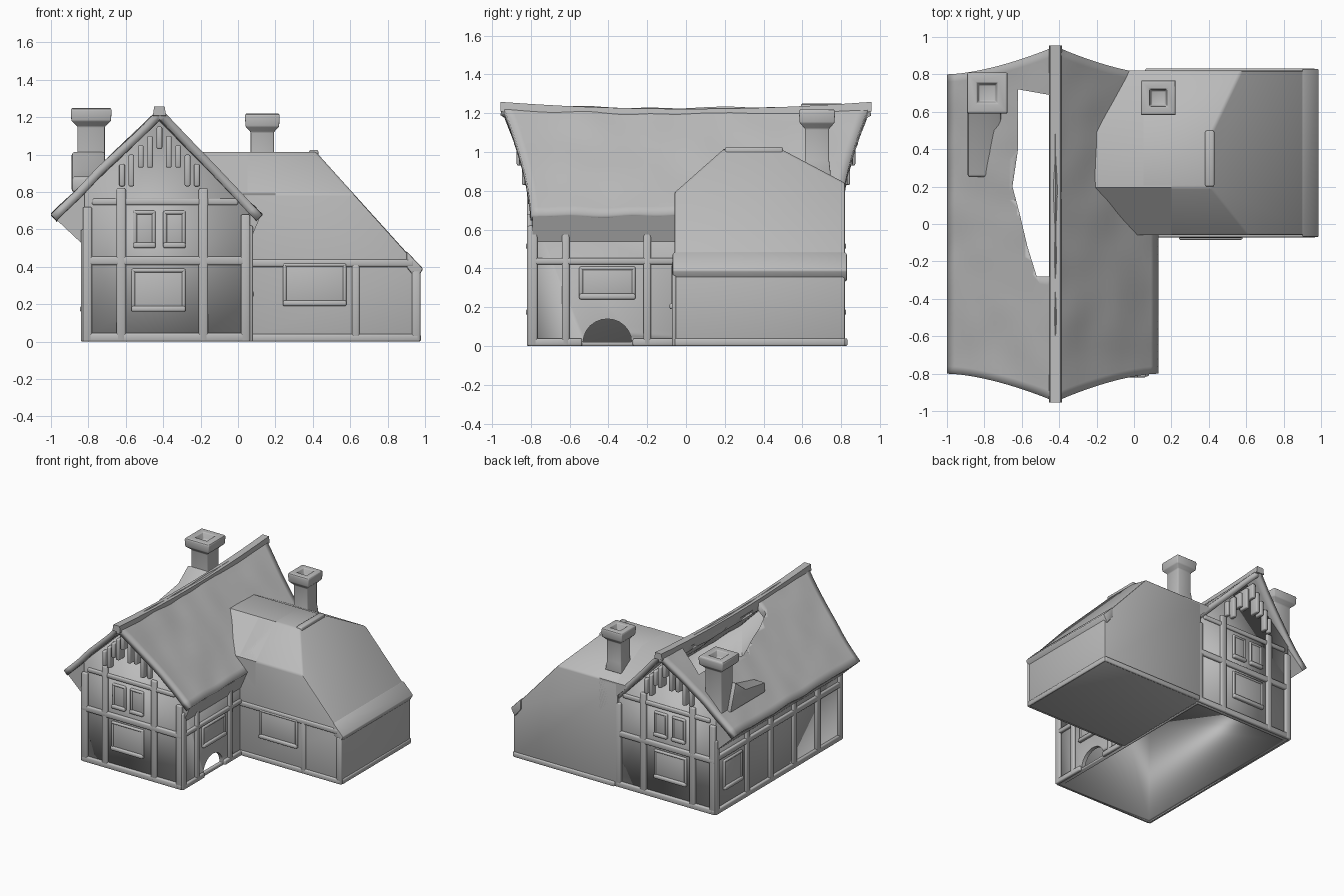
import bpy, bmesh, math
from mathutils import Vector, noise

old = bpy.data.objects.get("Cube")
if old:
    bpy.data.objects.remove(old)

stone = bpy.data.materials.new("plain_grey")
stone.use_nodes = True
GREY = (0.5, 0.5, 0.5, 1)
stone.diffuse_color = GREY
stone.node_tree.nodes["Principled BSDF"].inputs["Base Color"].default_value = GREY

RIDGE_X, EAVE_Z, TOP_Z = -0.42, 0.68, 1.23
LEFT, RIGHT = -1.0, 0.13


def finish(name, bm, bevel=0.0, angle=40, recalc=True):
    if recalc:
        bmesh.ops.recalc_face_normals(bm, faces=bm.faces)
    mesh = bpy.data.meshes.new(name)
    bm.to_mesh(mesh)
    bm.free()
    obj = bpy.data.objects.new(name, mesh)
    bpy.context.collection.objects.link(obj)
    mesh.materials.append(stone)
    bpy.ops.object.select_all(action='DESELECT')
    obj.select_set(True)
    bpy.context.view_layer.objects.active = obj
    if bevel:
        mod = obj.modifiers.new("soft_edges", 'BEVEL')
        mod.width, mod.segments = bevel, 2
        bpy.ops.object.modifier_apply(modifier=mod.name)
    bpy.ops.object.shade_smooth_by_angle(angle=math.radians(angle))
    return obj


def apply(obj, kind, **settings):
    bpy.context.view_layer.objects.active = obj
    mod = obj.modifiers.new("step", kind)
    for key, value in settings.items():
        setattr(mod, key, value)
    bpy.ops.object.modifier_apply(modifier=mod.name)


def add_box(bm, x0, x1, y0, y1, z0, z1):
    res = bmesh.ops.create_cube(bm, size=1)
    for v in res["verts"]:
        v.co = ((x0 + x1) / 2 + v.co.x * (x1 - x0),
                (y0 + y1) / 2 + v.co.y * (y1 - y0),
                (z0 + z1) / 2 + v.co.z * (z1 - z0))


def boxes(name, items, bevel=0.01):
    bm = bmesh.new()
    for item in items:
        add_box(bm, *item)
    return finish(name, bm, bevel, 60)


def prism(name, points, vector, bevel=0.0):
    bm = bmesh.new()
    face = bm.faces.new([bm.verts.new(p) for p in points])
    res = bmesh.ops.extrude_face_region(bm, geom=[face], use_keep_orig=True)
    moved = [v for v in res["geom"] if isinstance(v, bmesh.types.BMVert)]
    bmesh.ops.translate(bm, verts=moved, vec=vector)
    return finish(name, bm, bevel)


def cut(obj, cutter):
    cutter.hide_render = True
    apply(obj, 'BOOLEAN', object=cutter, operation='DIFFERENCE', solver='EXACT')
    bpy.data.objects.remove(cutter)


# Hollow main walls, open below
bm = bmesh.new()
gable = [(-0.82, 0), (0.06, 0), (0.06, 0.71), (RIDGE_X, 1.18), (-0.82, 0.80)]
ends = [[bm.verts.new((x, y, z)) for x, z in gable] for y in (-0.8, 0.8)]
bm.faces.new(ends[0])
bm.faces.new(ends[1])
for a, b in ((1, 2), (4, 0)):
    bm.faces.new((ends[0][a], ends[0][b], ends[1][b], ends[1][a]))
walls = finish("main_walls", bm)
apply(walls, 'SOLIDIFY', thickness=0.03, offset=-1, use_even_offset=True)

# Arched doorway in the right wall
arch = [(-0.1, -0.405 + 0.125 * math.cos(a), 0.02 + 0.12 * math.sin(a))
        for a in [math.pi * i / 12 for i in range(13)]]
cut(walls, prism("door_cutter", arch, (0.4, 0, 0)))

# Main roof: sagging ridge, verges that sweep out toward the ridge
bm = bmesh.new()
NX, NY = 28, 40
grid = []
for i in range(NX + 1):
    half = NX // 2
    s = i / half if i <= half else (NX - i) / half
    x = RIDGE_X + (1 - s) * ((LEFT if i <= half else RIGHT) - RIDGE_X)
    row = []
    for j in range(NY + 1):
        t = 2 * j / NY - 1
        y = t * (0.80 + 0.15 * s ** 1.6)
        z = EAVE_Z + (TOP_Z - EAVE_Z) * s + 0.02 * t * t * s
        z += 0.012 * noise.noise(Vector((x * 6, y * 5, 0)))
        row.append(bm.verts.new((x, y, z)))
    grid.append(row)
for i in range(NX):
    for j in range(NY):
        bm.faces.new((grid[i][j], grid[i + 1][j], grid[i + 1][j + 1], grid[i][j + 1]))
roof = finish("main_roof", bm, recalc=False)
apply(roof, 'SOLIDIFY', thickness=0.045, offset=-1, use_even_offset=True)

# Broken opening in the left slope
hole = [(-0.45, -0.28), (-0.52, -0.28), (-0.57, -0.12), (-0.61, 0.05),
        (-0.65, 0.2), (-0.62, 0.4), (-0.62, 0.72), (-0.45, 0.69)]
cut(roof, prism("hole_cutter", [(x, y, 0.6) for x, y in hole], (0, 0, 1)))

# Ridge beam following the sag
bm = bmesh.new()
rings = []
for j in range(13):
    t = j / 6 - 1
    top = 1.222 + 0.036 * t * t
    rings.append([bm.verts.new((RIDGE_X + dx, 0.955 * t, top + dz)) for dx, dz in
                  ((-0.035, -0.05), (0.035, -0.05), (0.028, 0), (-0.028, 0))])
for a, b in zip(rings, rings[1:]):
    for k in range(4):
        bm.faces.new((a[k], a[(k + 1) % 4], b[(k + 1) % 4], b[k]))
bm.faces.new(rings[0])
bm.faces.new(rings[-1])
finish("ridge_beam", bm)

# Sloping eaves below the roof edges
prism("left_eave", [(x, -0.79, z) for x, z in ((-0.99, 0.67), (-0.83, 0.52), (-0.815, 0.8))],
      (0, 1.58, 0))
prism("right_eave", [(x, -0.79, z) for x, z in ((0.12, 0.67), (0.065, 0.54), (0.055, 0.7))],
      (0, 0.8, 0))


# Side wing: a block trimmed by sloping planes
def wing(name, x0, x1, z0, planes, bevel):
    bm = bmesh.new()
    add_box(bm, x0, x1, -0.06, 0.82, z0, 1.015)
    for co, no in planes:
        bmesh.ops.bisect_plane(bm, geom=bm.verts[:] + bm.edges[:] + bm.faces[:],
                               plane_co=co, plane_no=no, clear_outer=True)
        bmesh.ops.holes_fill(bm, edges=[e for e in bm.edges if e.is_boundary])
    return finish(name, bm, bevel, 30)


front_slope = ((0, -0.06, 0.79), (0, -0.23, 0.26))
back_slope = ((0, 0.82, 0.84), (0, 0.18, 0.34))
end_slope = ((0.43, 0, 1.0), (0.61, 0, 0.55))
wing("wing_body", 0.04, 0.97, 0, [front_slope, back_slope, end_slope], 0.012)
wing("wing_roof_joint", -0.3, 0.2, 0.5,
     [front_slope, back_slope, ((RIDGE_X, 0, 1.2), (-0.55, 0, -0.55))], 0)
prism("wing_eave", [(x, -0.07, z) for x, z in ((0.9, 0.485), (0.99, 0.39), (0.955, 0.33), (0.9, 0.4))],
      (0, 0.9, 0), 0.008)
boxes("wing_hip_cap", [(0.38, 0.43, 0.2, 0.5, 0.98, 1.025)])


# Framed window lying on a wall; axis names the wall's normal
def window(axis, wall, out, a0, a1, z0, z1):
    parts = [(a0, a1, z0, z0 + 0.03, 0.025), (a0, a1, z1 - 0.02, z1, 0.015),
             (a0, a0 + 0.02, z0, z1, 0.015), (a1 - 0.02, a1, z0, z1, 0.015),
             (a0, a1, z0, z1, 0.008)]
    return [slab(axis, wall, out, *p) for p in parts]


def slab(axis, wall, out, a0, a1, z0, z1, depth=0.02):
    lo, hi = sorted((wall - out * 0.01, wall + out * depth))
    return (lo, hi, a0, a1, z0, z1) if axis == 'x' else (a0, a1, lo, hi, z0, z1)


# Timber framing on both gable ends
for name, out in (("front", -1), ("back", 1)):
    w = 0.8 * out
    items = [slab('y', w, out, a, a + 0.05, 0, h) for a, h in
             ((-0.83, 0.72), (-0.65, 0.82), (-0.21, 0.82), (0.015, 0.68))]
    items += [slab('y', w, out, -0.83, 0.065, z, z + 0.045) for z in (0, 0.41)]
    items.append(slab('y', w, out, -0.78, 0.0, 0.73, 0.765, 0.015))
    items += window('y', w, out, -0.57, -0.28, 0.16, 0.39)
    items += window('y', w, out, -0.56, -0.44, 0.5, 0.7)
    items += window('y', w, out, -0.40, -0.28, 0.5, 0.7)
    boxes(name + "_timbers", items)
    # hanging fringe under the verge
    fringe = []
    for k in range(-4, 5):
        top = 1.15 - 0.05 * abs(k)
        x = RIDGE_X + 0.05 * k
        fringe.append(slab('y', w, out, x - 0.015, x + 0.015,
                           top - 0.12 - 0.05 * (k % 2), top, 0.085 - 0.013 * abs(k)))
    boxes(name + "_fringe", fringe, 0.008)

# Left wall posts, rails and panels
items = [slab('x', -0.82, -1, y - 0.025, y + 0.025, 0, 0.6)
         for y in (-0.79, -0.5, -0.2, 0.1, 0.4, 0.79)]
items += [slab('x', -0.82, -1, -0.81, 0.81, z, z + 0.045) for z in (0, 0.43)]
items += window('x', -0.82, -1, 0.46, 0.7, 0.16, 0.4)
boxes("left_timbers", items)

# Right wall posts and rails around the doorway
items = [slab('x', 0.06, 1, -0.815, -0.765, 0, 0.62), slab('x', 0.06, 1, -0.22, -0.18, 0, 0.6),
         slab('x', 0.06, 1, -0.64, -0.6, 0, 0.6), slab('x', 0.06, 1, -0.81, -0.06, 0.42, 0.455),
         slab('x', 0.06, 1, -0.81, -0.535, 0, 0.04), slab('x', 0.06, 1, -0.275, -0.06, 0, 0.04)]
items += window('x', 0.06, 1, -0.55, -0.26, 0.24, 0.41)
boxes("right_timbers", items)

# Wing framing
items = [slab('y', -0.06, -1, 0.06, 0.94, 0.40, 0.44, 0.012),
         slab('y', -0.06, -1, 0.06, 0.97, 0, 0.04, 0.012),
         slab('y', -0.06, -1, 0.61, 0.65, 0, 0.42, 0.012),
         slab('y', -0.06, -1, 0.93, 0.975, 0, 0.38, 0.012),
         slab('y', 0.82, 1, 0.06, 0.97, 0, 0.04, 0.012),
         slab('x', 0.97, 1, -0.06, 0.82, 0, 0.04, 0.008)]
items += window('y', -0.06, -1, 0.24, 0.58, 0.19, 0.42)
boxes("wing_timbers", items)


# Chimneys: square flared profile with a sunken flue
def chimney(name, x, y, base, top, r):
    bm = bmesh.new()
    profile = [(1.15 * r, base), (r, base + 0.08), (r, top - 0.1), (1.45 * r, top - 0.07),
               (1.5 * r, top - 0.01), (1.4 * r, top), (0.75 * r, top), (0.6 * r, top - 0.05)]
    rings = [[bm.verts.new((x + sx * h, y + sy * h, z)) for sx, sy in
              ((-1, -1), (1, -1), (1, 1), (-1, 1))] for h, z in profile]
    for a, b in zip(rings, rings[1:]):
        for k in range(4):
            bm.faces.new((a[k], a[(k + 1) % 4], b[(k + 1) % 4], b[k]))
    bm.faces.new(rings[0])
    bm.faces.new(rings[-1])
    finish(name, bm, 0.008, 50)


chimney("left_chimney", -0.785, 0.70, 0.74, 1.25, 0.073)
chimney("wing_chimney", 0.13, 0.675, 0.88, 1.22, 0.062)
prism("chimney_foot", [(-0.89, y, z) for y, z in
                       ((0.25, 0.80), (0.25, 0.88), (0.5, 0.92), (0.63, 1.02), (0.7, 0.8))],
      (0.18, 0, 0), 0.015)
